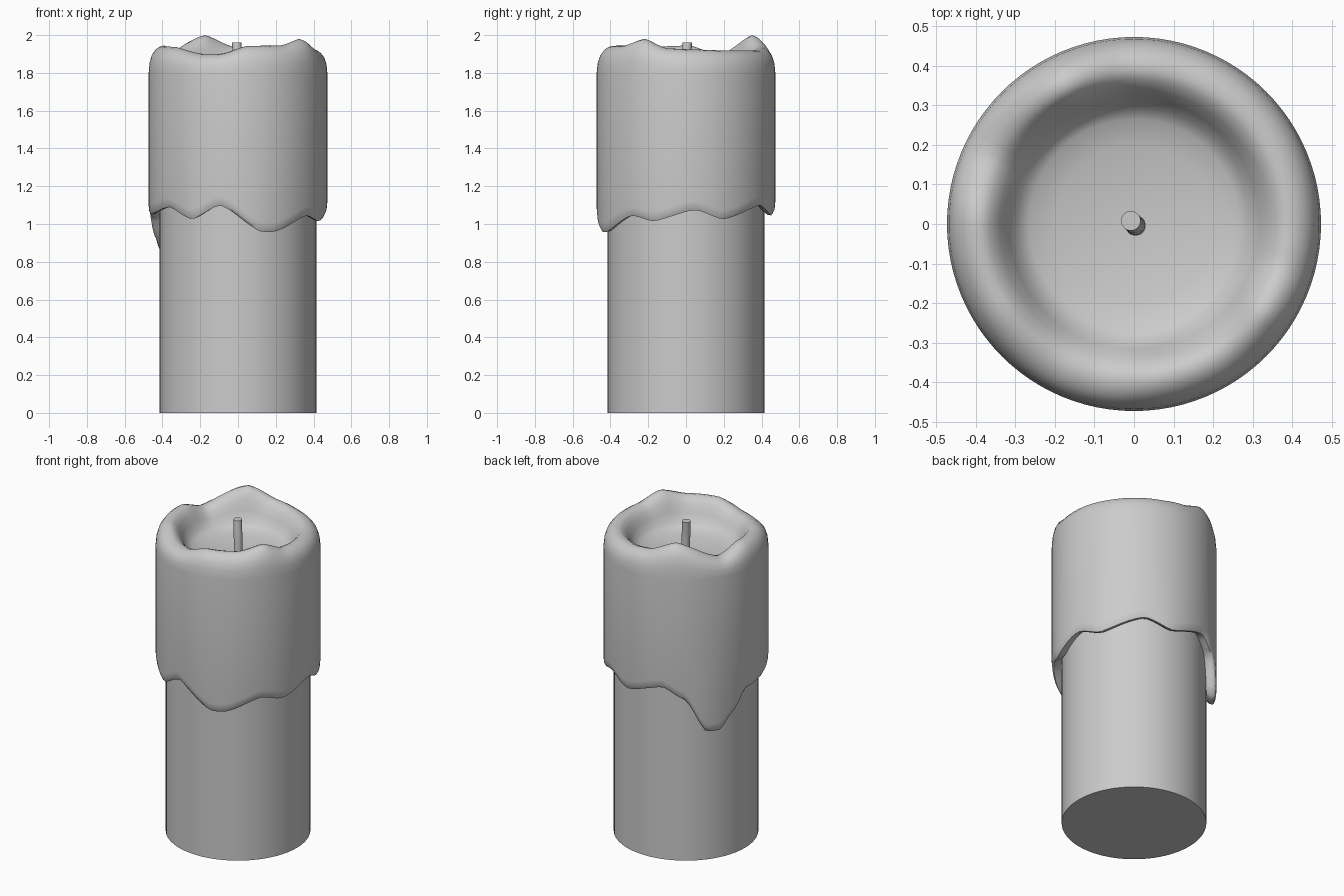
import bpy, bmesh, math
from math import cos, sin, pi, radians

if "Cube" in bpy.data.objects:
    bpy.data.objects.remove(bpy.data.objects["Cube"])

SEG = 96

# (angle in degrees, height) knots around the candle
RIM = [(0, 1.925), (35, 1.918), (71, 1.92), (92, 1.935), (117, 2.0), (155, 1.893),
       (177, 1.945), (212, 1.937), (242, 1.90), (256, 1.90), (278, 1.943),
       (305, 1.945), (326, 1.98), (345, 1.93)]
HEM = [(6, 1.075), (25, 1.025), (58, 1.10), (78, 1.045), (108, 1.11), (124, 1.04),
       (140, 0.83), (150, 0.83), (160, 0.92), (173, 1.045), (192, 1.055), (218, 1.09),
       (238, 1.025), (258, 1.10), (286, 0.958), (294, 0.958), (322, 1.045), (338, 1.015)]


def around(knots, deg):
    """Smooth periodic height between knots."""
    ring = [(knots[-1][0] - 360, knots[-1][1])] + knots + [(knots[0][0] + 360, knots[0][1])]
    for (a, za), (b, zb) in zip(ring, ring[1:]):
        if a <= deg <= b:
            t = (deg - a) / (b - a)
            t = 0.5 * t + 0.5 * t * t * (3 - 2 * t)
            return za + (zb - za) * t


def finish(name, bm, angle=50):
    bmesh.ops.recalc_face_normals(bm, faces=bm.faces)
    me = bpy.data.meshes.new(name)
    bm.to_mesh(me)
    bm.free()
    ob = bpy.data.objects.new(name, me)
    bpy.context.collection.objects.link(ob)
    bpy.ops.object.select_all(action='DESELECT')
    ob.select_set(True)
    bpy.context.view_layer.objects.active = ob
    bpy.ops.object.shade_smooth_by_angle(angle=radians(angle))
    return ob


def loft(bm, rings, cap_start=True, cap_end=True):
    loops = [[bm.verts.new(p) for p in ring] for ring in rings]
    for a, b in zip(loops, loops[1:]):
        n = len(a)
        for i in range(n):
            bm.faces.new((a[i], a[(i + 1) % n], b[(i + 1) % n], b[i]))
    if cap_start:
        bm.faces.new(loops[0])
    if cap_end:
        bm.faces.new(loops[-1])


def circle(r, z, n, cx=0, cy=0):
    return [(cx + r * cos(2 * pi * i / n), cy + r * sin(2 * pi * i / n), z) for i in range(n)]


# Candle body
bm = bmesh.new()
loft(bm, [circle(0.415, 0, 64), circle(0.415, 1.25, 64)])
finish("candle_body", bm)

# Melted wax shell: wavy hem, uneven rim and sunken pool
degs = [360 * i / SEG for i in range(SEG)]
hem = [around(HEM, d) for d in degs]
rim = [around(RIM, d) for d in degs]
profile = [(0.405, lambda h, R: h + 0.03), (0.44, lambda h, R: h + 0.003),
           (0.46, lambda h, R: h), (0.47, lambda h, R: h + 0.02),
           (0.473, lambda h, R: h + 0.05), (0.473, lambda h, R: 1.45)]
for r, f in [(0.473, 0), (0.468, 0.38), (0.456, 0.66), (0.437, 0.85), (0.415, 0.96),
             (0.39, 1.0), (0.365, 0.93), (0.34, 0.7), (0.317, 0.4)]:
    profile.append((r, lambda h, R, f=f: 1.80 + (R - 1.80) * f))
for r, z in [(0.295, 1.807), (0.265, 1.787), (0.2, 1.772), (0.1, 1.76), (0.03, 1.757)]:
    profile.append((r, lambda h, R, z=z: z))
rings = [[(r * cos(radians(d)), r * sin(radians(d)), fz(h, R))
          for d, h, R in zip(degs, hem, rim)] for r, fz in profile]
bm = bmesh.new()
loft(bm, rings, cap_start=False)
finish("melted_wax", bm, 65)

# Wick, leaning slightly
bm = bmesh.new()
path = [(0.026, 1.74, 0.004, -0.004), (0.025, 1.82, 0.003, -0.003),
        (0.025, 1.90, -0.002, 0.002), (0.025, 1.962, -0.008, 0.008)]
loft(bm, [circle(r, z, 16, x, y) for r, z, x, y in path])
finish("wick", bm)
